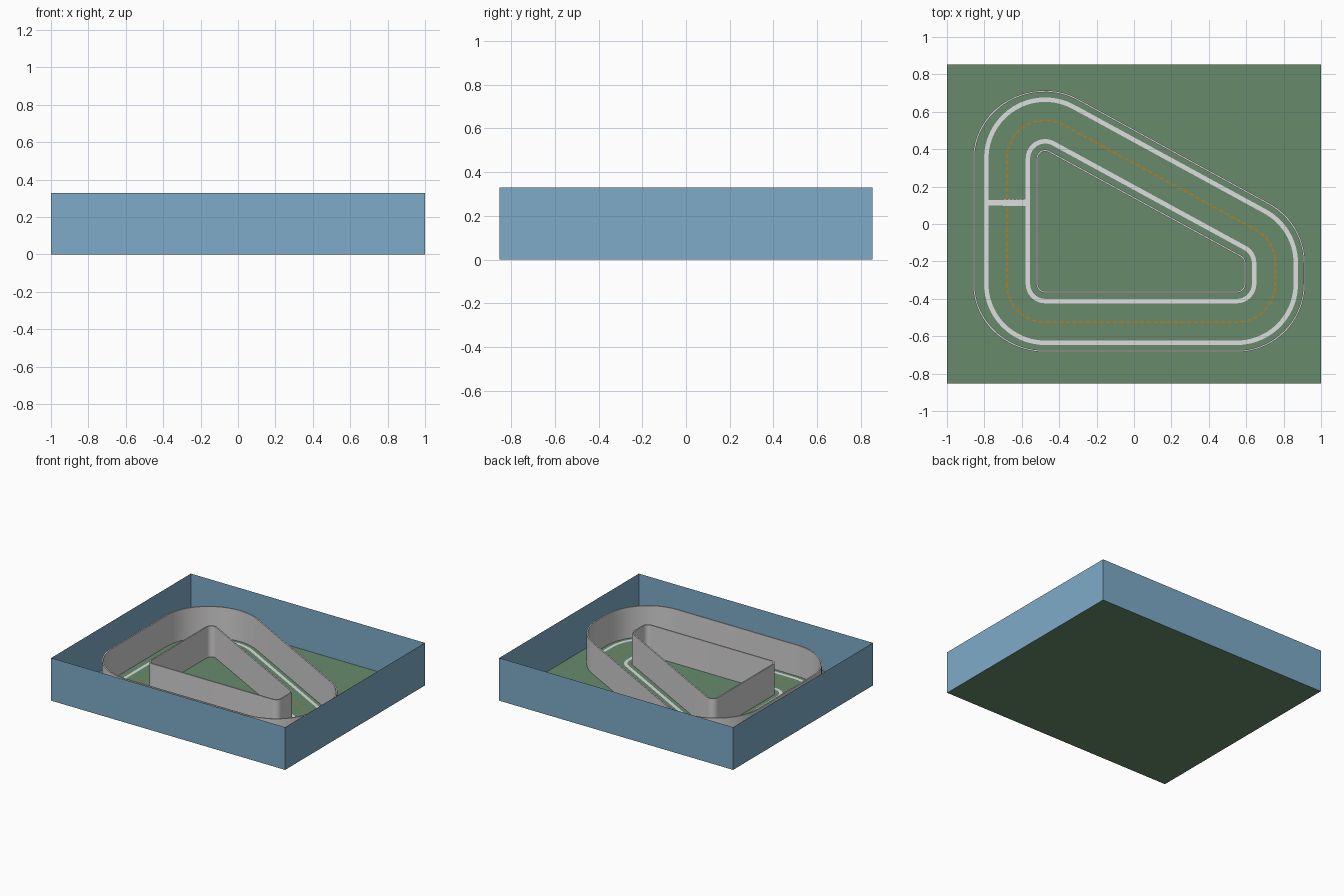
import bpy, bmesh, math
from mathutils import Vector

if "Cube" in bpy.data.objects:
    bpy.data.objects.remove(bpy.data.objects["Cube"])


def srgb(r, g, b):
    lin = lambda c: ((c / 255 + 0.055) / 1.055) ** 2.4 if c > 10 else c / 3294
    return (lin(r), lin(g), lin(b), 1)


def material(name, rgb):
    m = bpy.data.materials.new(name)
    m.diffuse_color = srgb(*rgb)
    m.use_nodes = True
    m.node_tree.nodes["Principled BSDF"].inputs["Base Color"].default_value = m.diffuse_color
    return m


GREEN = material("grass green", (103, 139, 108))
BLUE = material("wall blue", (126, 171, 200))
GREY = material("barrier grey", (212, 210, 211))
WHITE = material("line white", (222, 222, 222))
ORANGE = material("dash orange", (205, 122, 10))


def make(name, bm, mat, smooth=False):
    me = bpy.data.meshes.new(name)
    bm.to_mesh(me)
    bm.free()
    me.materials.append(mat)
    ob = bpy.data.objects.new(name, me)
    bpy.context.collection.objects.link(ob)
    if smooth:
        bpy.context.view_layer.objects.active = ob
        ob.select_set(True)
        bpy.ops.object.shade_smooth_by_angle(angle=math.radians(35))
        ob.select_set(False)
    return ob


def face(bm, pts):
    return bm.faces.new([bm.verts.new(p) for p in pts])


# Track corners: arc centre, start angle, end angle
SLOPE = 61.4
CORNERS = [(-0.475, -0.32, 180, 270), (0.55, -0.32, 270, 360),
           (0.55, -0.209, 0, SLOPE), (-0.475, 0.35, SLOPE, 180)]


def outline(r, stretch=1.0, n=18):
    """Closed rounded track outline at distance r from the corner centres."""
    pts = []
    for cx, cy, a0, a1 in CORNERS:
        for i in range(n + 1):
            a = math.radians(a0 + (a1 - a0) * i / n)
            dx = r * math.cos(a)
            if cx < 0 and dx < 0:
                dx *= stretch      # left side of the outer barrier runs wider
            pts.append((cx + dx, cy + r * math.sin(a)))
    return pts


def ring_line(name, r, width, z, mat):
    bm = bmesh.new()
    a = [bm.verts.new((*p, z)) for p in outline(r - width / 2)]
    b = [bm.verts.new((*p, z)) for p in outline(r + width / 2)]
    for i in range(len(a)):
        j = (i + 1) % len(a)
        bm.faces.new((b[i], b[j], a[j], a[i]))
    return make(name, bm, mat)


def ring_wall(name, r, width, height, mat, stretch=1.0):
    bm = bmesh.new()
    inn, out = outline(r - width / 2, stretch), outline(r + width / 2, stretch)
    rows = [[bm.verts.new((*p, z)) for p in loop] for loop, z in
            ((out, 0.001), (out, height), (inn, height), (inn, 0.001))]
    for lo, hi in zip(rows, rows[1:]):
        for i in range(len(lo)):
            j = (i + 1) % len(lo)
            bm.faces.new((lo[i], lo[j], hi[j], hi[i]))
    return make(name, bm, mat, True)


# Ground sheet
X, Y, H = 1.0, 0.853, 0.33
rect = [(-X, -Y), (X, -Y), (X, Y), (-X, Y)]
bm = bmesh.new()
face(bm, [(*p, 0) for p in rect])
make("ground", bm, GREEN)

# Thin perimeter walls, open at the top
bm = bmesh.new()
for p, q in zip(rect, rect[1:] + rect[:1]):
    face(bm, [(*p, 0), (*q, 0), (*q, H), (*p, H)])
make("perimeter_walls", bm, BLUE)

# Barriers either side of the track
ring_wall("outer_barrier", 0.36, 0.01, 0.24, GREY, 1.06)
ring_wall("inner_barrier", 0.043, 0.01, 0.24, GREY)

# Painted track edges
ring_line("outer_track_line", 0.315, 0.024, 0.003, WHITE)
ring_line("inner_track_line", 0.092, 0.024, 0.003, WHITE)

# Dashed centre line
path = [Vector((*p, 0)) for p in outline(0.205)]
bm = bmesh.new()
PITCH, DASH, HALF, Z = 0.036, 0.023, 0.004, Vector((0, 0, 0.003))
walked = 0.0
for p, q in zip(path, path[1:] + path[:1]):
    length = (q - p).length
    if length < 1e-6:
        continue
    d = (q - p) / length
    side = Vector((-d.y, d.x, 0)) * HALF
    k = math.floor(walked / PITCH)
    while k * PITCH < walked + length:
        s = max(k * PITCH - walked, 0)
        e = min(k * PITCH + DASH - walked, length)
        if e - s > 1e-5:
            a, b = p + d * s + Z, p + d * e + Z
            face(bm, [a - side, b - side, b + side, a + side])
        k += 1
    walked += length
make("centre_dashes", bm, ORANGE)

# Start line: a bar with a scalloped right half
bm = bmesh.new()
face(bm, [(-0.785, 0.098, 0.004), (-0.575, 0.098, 0.004),
          (-0.575, 0.128, 0.004), (-0.785, 0.128, 0.004)])
for i in range(6):
    cx = -0.69 + i * 0.021
    face(bm, [(cx + 0.018 * math.cos(t * math.pi / 6),
               0.113 + 0.018 * math.sin(t * math.pi / 6), 0.0045 + i * 0.0001) for t in range(12)])
make("start_line", bm, WHITE)
